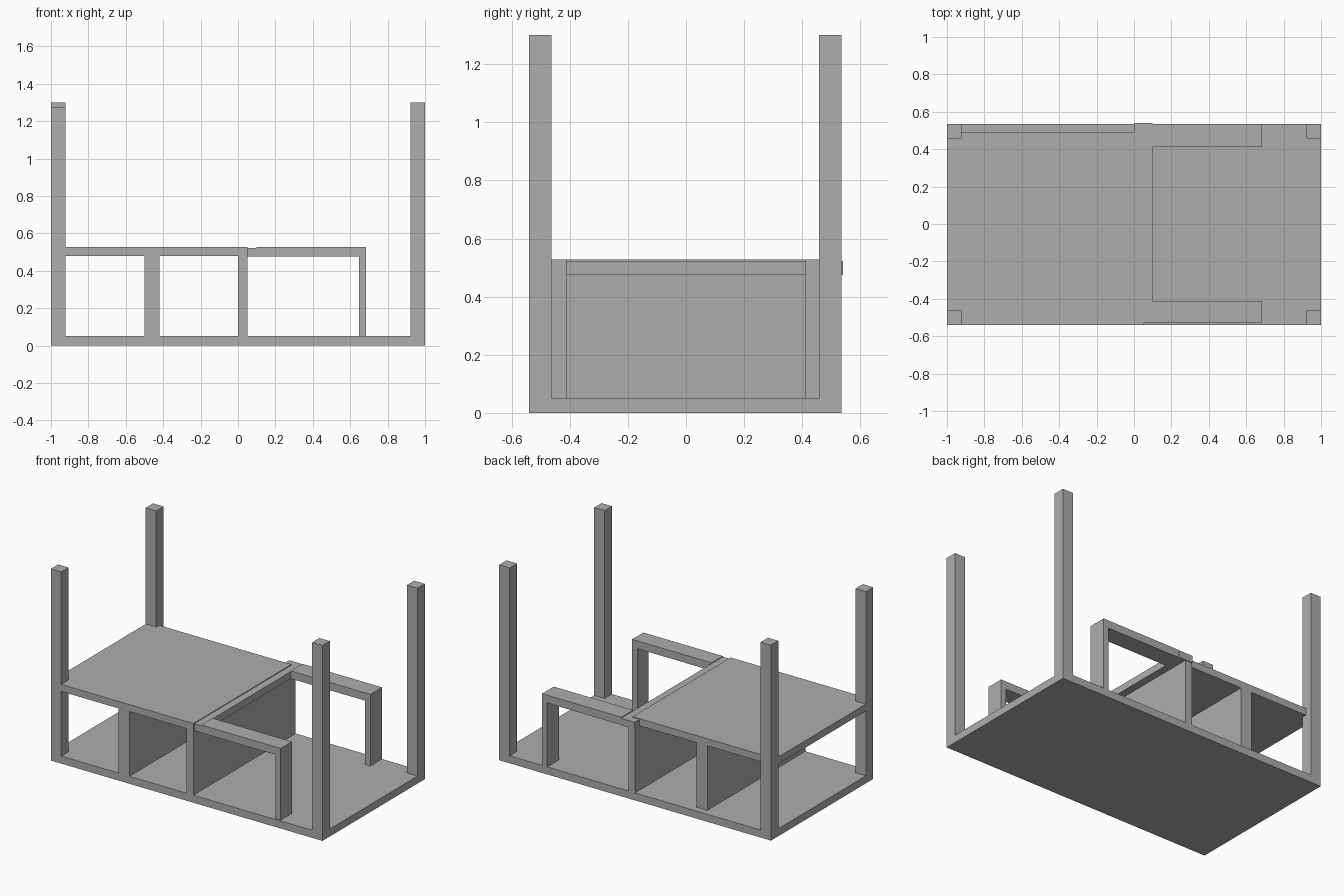
import bpy

default = bpy.data.objects.get("Cube")
if default:
    bpy.data.objects.remove(default, do_unlink=True)

grey = bpy.data.materials.new("plain_grey")
grey.use_nodes = True
colour = (0.42, 0.42, 0.42, 1)
grey.diffuse_color = colour
grey.node_tree.nodes["Principled BSDF"].inputs["Base Color"].default_value = colour


def box(name, x, y, z):
    """Flat-faced box from its (min, max) extents on each axis."""
    ranges = (x, y, z)
    bpy.ops.mesh.primitive_cube_add(size=1, location=[(a + b) / 2 for a, b in ranges])
    ob = bpy.context.object
    ob.name = name
    ob.scale = [b - a for a, b in ranges]
    bpy.ops.object.transform_apply(location=False, rotation=False, scale=True)
    ob.data.materials.append(grey)
    return ob


FRONT, BACK = -0.54, 0.535
FLOOR, POST = 0.05, 0.077
SHELF_BACK, SHELF_LOW, SHELF_TOP = 0.49, 0.48, 0.527

# Base board
box("base_board", (-1, 1), (FRONT, BACK), (0, FLOOR))

# Corner posts, the right front one slightly shorter
for side, x in (("right", (-1, -1 + POST)), ("left", (1 - POST, 1))):
    for end, y in (("front", (FRONT, FRONT + POST)), ("back", (BACK - POST, BACK))):
        height = 1.275 if (side, end) == ("right", "front") else 1.3
        box(f"{end}_{side}_post", x, y, (0, height))

# Shelf and the upright panels carrying it
box("shelf_board", (-1, 0.05), (FRONT, SHELF_BACK), (SHELF_LOW, SHELF_TOP))
box("middle_divider", (-0.5, -0.42), (FRONT, SHELF_BACK), (FLOOR, SHELF_LOW))
box("end_divider", (0, 0.05), (FRONT, BACK), (FLOOR, SHELF_LOW))

# Cross bar with two arms, each on its own leg
box("cross_bar", (0, 0.1), (-0.53, 0.54), (0.475, 0.522))
for end, y in (("front", (-0.53, -0.412)), ("back", (0.412, BACK))):
    box(f"{end}_arm", (0.1, 0.685), y, (0.475, SHELF_TOP))
    box(f"{end}_arm_leg", (0.647, 0.685), y, (FLOOR, 0.475))
